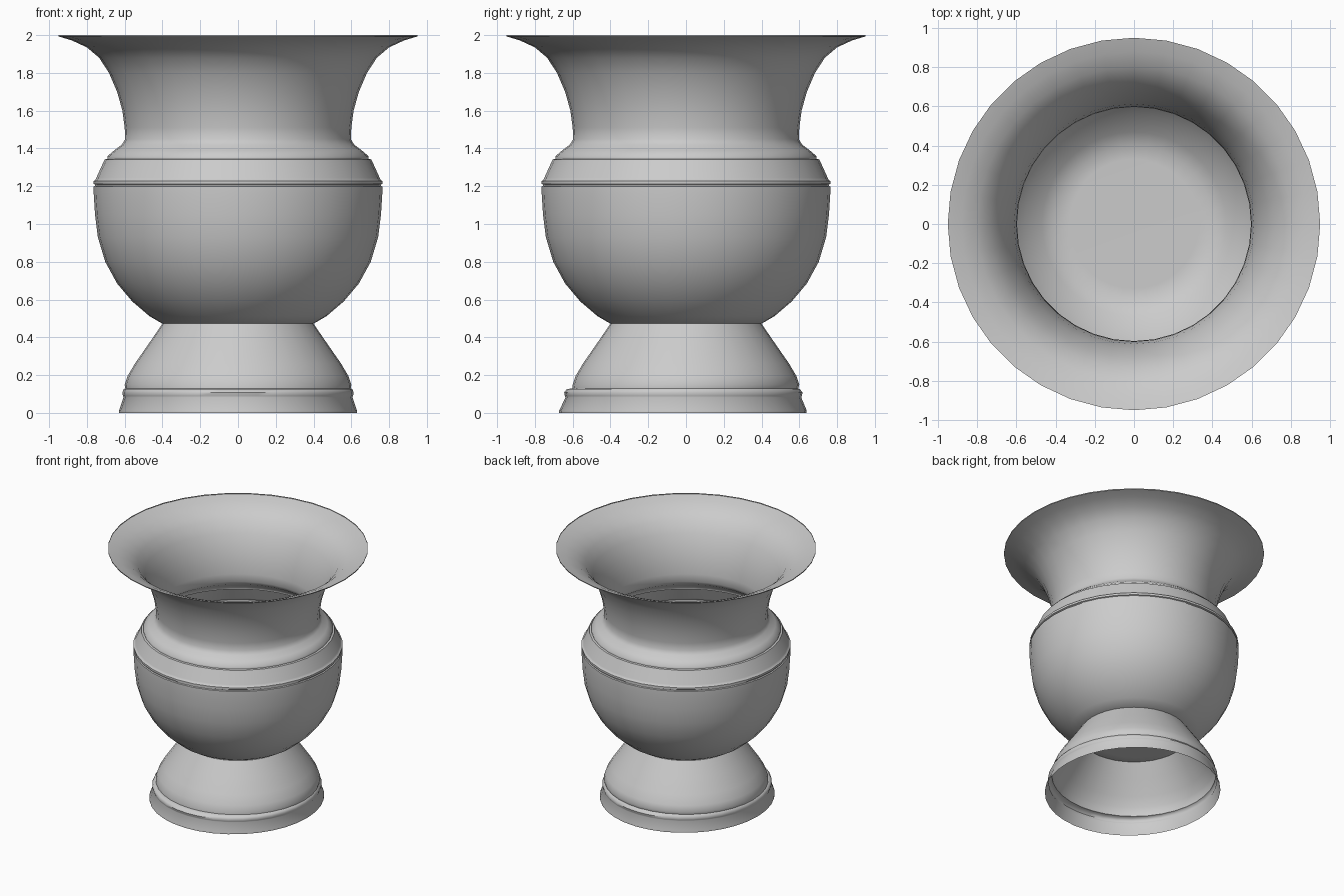
import bpy, math

SIDES = 36

def lathe(name, profile):
    """Revolve (radius, z[, y_shift, y_stretch]) rings about z; radius 0 closes the surface."""
    verts, faces, rings = [], [], []
    for p in profile:
        r, z, shift, stretch = (tuple(p) + (0.0, 1.0))[:4] if len(p) == 2 else p
        start = len(verts)
        n = 1 if r == 0 else SIDES
        for i in range(n):
            a = 2 * math.pi * i / SIDES
            verts.append((r * math.cos(a), r * math.sin(a) * stretch + shift, z))
        rings.append(range(start, start + n))
    for lo, hi in zip(rings, rings[1:]):
        for i in range(SIDES):
            j = (i + 1) % SIDES
            if len(lo) == 1:
                faces.append((lo[0], hi[j], hi[i]))
            else:
                faces.append((lo[i], lo[j], hi[j], hi[i]))
    mesh = bpy.data.meshes.new(name)
    mesh.from_pydata(verts, [], faces)
    obj = bpy.data.objects.new(name, mesh)
    bpy.context.collection.objects.link(obj)
    bpy.ops.object.select_all(action='DESELECT')
    obj.select_set(True)
    bpy.context.view_layer.objects.active = obj
    bpy.ops.object.shade_smooth_by_angle(angle=math.radians(50))
    return obj

# Urn body: floor, round belly, raised bands, neck and flared lip
lathe("urn_body", [
    (0, 0.47), (0.33, 0.47), (0.40, 0.472), (0.47, 0.513), (0.56, 0.59),
    (0.64, 0.685), (0.703, 0.80), (0.742, 0.93), (0.757, 1.05),
    (0.764, 1.16), (0.764, 1.198), (0.756, 1.202), (0.756, 1.208),
    (0.764, 1.212), (0.764, 1.228), (0.756, 1.232), (0.75, 1.245),
    (0.706, 1.342), (0.692, 1.345), (0.692, 1.358), (0.655, 1.39),
    (0.615, 1.42), (0.597, 1.45), (0.60, 1.51), (0.612, 1.60),
    (0.64, 1.70), (0.683, 1.80), (0.735, 1.88), (0.80, 1.935),
    (0.88, 1.972), (0.95, 1.993), (0.95, 2.0)])

# Hollow flared foot with stepped base, slightly wider front to back
lathe("foot", [
    (0.63, 0.0, -0.016, 1.04), (0.63, 0.012, -0.016, 1.04),
    (0.606, 0.082, -0.014, 1.03), (0.609, 0.09, -0.014, 1.03),
    (0.613, 0.108, -0.014, 1.03), (0.605, 0.126, -0.014, 1.02),
    (0.598, 0.13, -0.004, 1.0), (0.60, 0.15), (0.585, 0.195),
    (0.545, 0.262), (0.47, 0.37), (0.40, 0.472)])
